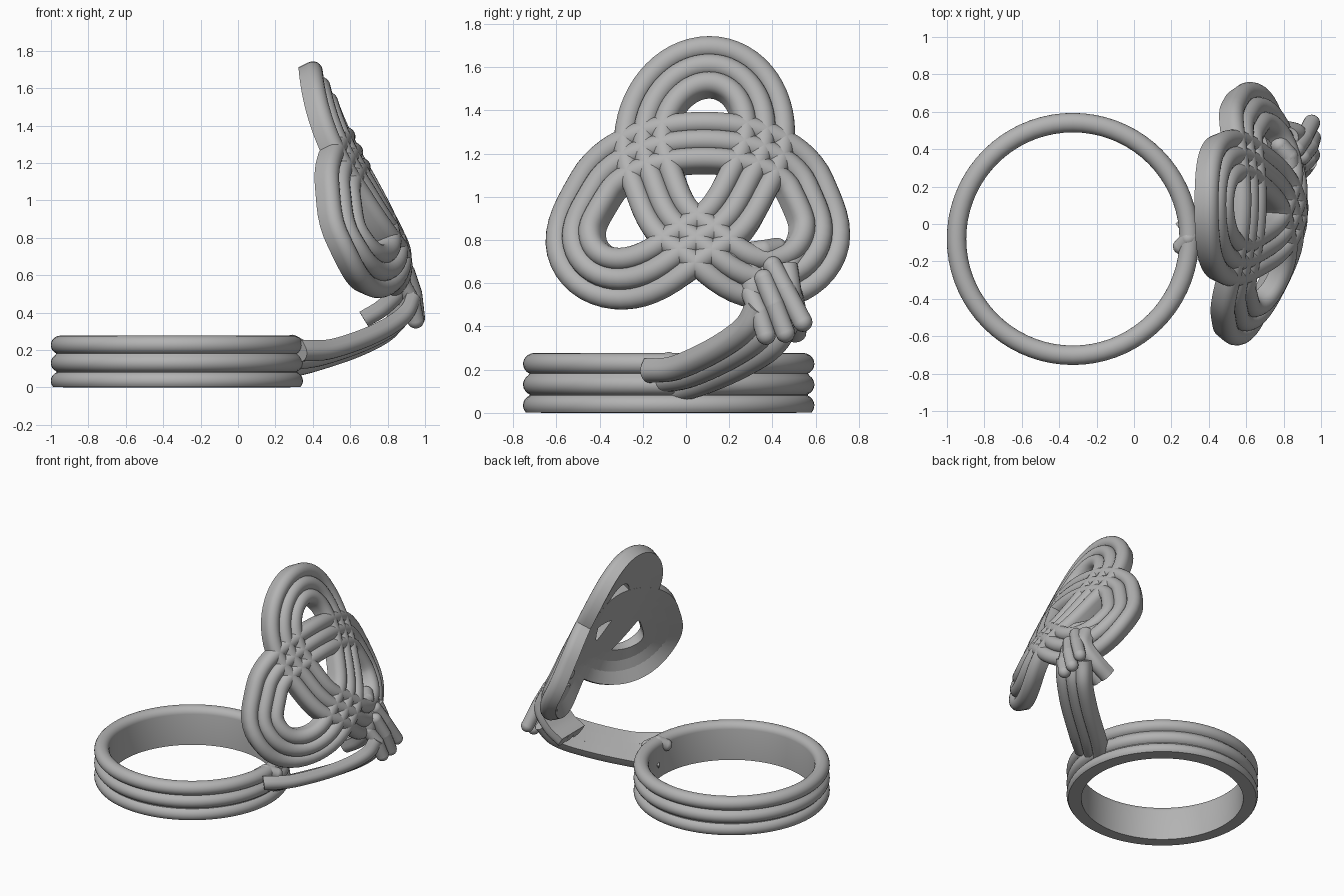
import bpy, bmesh, math
from mathutils import Vector

cube = bpy.data.objects.get("Cube")
if cube:
    bpy.data.objects.remove(cube)

metal = bpy.data.materials.new("grey_metal")
metal.use_nodes = True
metal.diffuse_color = (0.45, 0.45, 0.45, 1)
metal.node_tree.nodes["Principled BSDF"].inputs["Base Color"].default_value = metal.diffuse_color

R = 0.052        # strand radius
GAP = 0.092      # spacing between strands


def finish(bm, name):
    bmesh.ops.recalc_face_normals(bm, faces=bm.faces)
    mesh = bpy.data.meshes.new(name)
    bm.to_mesh(mesh)
    bm.free()
    obj = bpy.data.objects.new(name, mesh)
    bpy.context.collection.objects.link(obj)
    mesh.materials.append(metal)
    bpy.ops.object.select_all(action='DESELECT')
    obj.select_set(True)
    bpy.context.view_layer.objects.active = obj
    bpy.ops.object.shade_smooth_by_angle(angle=math.radians(40))
    return obj


# Strand cross-section: round front, flat back
ARC = [(R * math.cos(math.pi * i / 10), R * math.sin(math.pi * i / 10)) for i in range(11)]


def sweep(bm, points, normals, back, closed=False):
    """Sweep the strand section along points, round side along the normals."""
    n = len(points)
    section = ARC + [(-R, -back), (R, -back)]
    rings = []
    for i, p in enumerate(points):
        a = points[i - 1] if closed or i else p
        b = points[(i + 1) % n] if closed or i < n - 1 else p
        side = normals[i].cross(b - a).normalized()
        rings.append([bm.verts.new(p + side * u + normals[i] * v) for u, v in section])
    m = len(section)
    for i in range(n if closed else n - 1):
        r, s = rings[i], rings[(i + 1) % n]
        for j in range(m):
            k = (j + 1) % m
            bm.faces.new((r[j], r[k], s[k], s[j]))
    if not closed:
        bm.faces.new(rings[0])
        bm.faces.new(rings[-1])


def spline(pts, steps=8):
    """Catmull-Rom curve through a few points."""
    pts = [Vector(p) for p in pts]
    ext = [2 * pts[0] - pts[1]] + pts + [2 * pts[-1] - pts[-2]]
    out = []
    for a, b, c, d in zip(ext, ext[1:], ext[2:], ext[3:]):
        for i in range(steps):
            t = i / steps
            out.append(0.5 * (2 * b + (c - a) * t + (2 * a - 5 * b + 4 * c - d) * t * t
                              + (3 * b - a - 3 * c + d) * t ** 3))
    return out + [pts[-1]]


# Finger ring: three rounded ribs outside, plain wall inside, flat base
bm = bmesh.new()
profile = [(0.57, 0.0)]
for k in range(3):
    zc = 0.035 + 0.096 * k
    last = 180 if k == 2 else 65
    for deg in range(-40 if k == 0 else -65, last + 1, 15):
        a = math.radians(deg)
        profile.append((0.622 + 0.052 * math.cos(a), max(0, zc + 0.05 * math.sin(a))))
verts = [bm.verts.new((r, 0, z)) for r, z in profile]
edges = [bm.edges.new((verts[i - 1], verts[i])) for i in range(len(verts))]
bmesh.ops.spin(bm, geom=verts + edges, cent=(0, 0, 0), axis=(0, 0, 1),
               angle=2 * math.pi, steps=72, use_merge=True)
bmesh.ops.remove_doubles(bm, verts=bm.verts, dist=0.0005)
bmesh.ops.translate(bm, verts=bm.verts, vec=(-0.327, -0.08, 0))
finish(bm, "finger_ring")

# Three-lobed knot lying on a leaning, bowed sheet that curls back at the foot
CY, CZ, FOOT, BOW = 0.06, 1.078, 0.8, 0.6


def sheet(y, z):
    dy, curl = y - CY, max(0, FOOT - z)
    return Vector((0.745 - 0.5 * (z - 1) - BOW * dy * dy + 0.06 * dy - 1.8 * curl ** 2, y, z))


def sheet_normal(p):
    return Vector((1, 2 * BOW * (p.y - CY) - 0.06, 0.5 - 3.6 * max(0, FOOT - p.z))).normalized()


def knot(t):
    y = 0.18 * (math.sin(t) + 2.3 * math.sin(2 * t) - 0.13 * math.sin(5 * t))
    z = -0.155 * (math.cos(t) - 2.3 * math.cos(2 * t) + 0.13 * math.cos(5 * t))
    y *= 1 - 0.15 * z - 0.06 * math.exp(-((z + 0.04) / 0.12) ** 2)
    if z < 0:                               # the two lower lobes droop
        z *= 1 + 0.27 * y * y / (y * y + 0.03)
    return sheet(CY + 0.01 + y + 0.07 * z, CZ + z)


bm = bmesh.new()
COUNT = 150
for k in (-1, 0, 1):
    path = []
    for i in range(COUNT):
        t = 2 * math.pi * i / COUNT
        p = knot(t)
        tangent = (knot(t + 0.03) - knot(t - 0.03)).normalized()
        q = p + sheet_normal(p).cross(tangent) * GAP * k
        path.append(sheet(q.y, q.z))
    sweep(bm, path, [sheet_normal(p) for p in path], 0.06, closed=True)
finish(bm, "triple_strand_knot")


def ribbon(name, centre, across):
    """Three parallel strands along a centre line, with a width direction at each point."""
    mid, wide = spline(centre), [w.normalized() for w in spline(across)]
    size = len(mid)
    normals = []
    for i in range(size):
        tangent = mid[min(i + 1, size - 1)] - mid[max(i - 1, 0)]
        nrm = wide[i].cross(tangent).normalized()
        normals.append(nrm if nrm.x - nrm.z > 0 else -nrm)
    bm = bmesh.new()
    for k in (-1, 0, 1):
        sweep(bm, [p + w * GAP * 0.92 * k for p, w in zip(mid, wide)], normals, 0.04)
    finish(bm, name)


# Arm rising from the ring to the knot
ribbon("arm",
       [(0.3, -0.11, 0.145), (0.45, 0.02, 0.17), (0.68, 0.2, 0.25),
        (0.84, 0.34, 0.345), (0.9, 0.41, 0.46)],
       [(0.3, -0.55, 0.4), (0.55, -0.68, 0.4), (0.52, -0.72, 0.42),
        (0.4, -0.72, 0.42), (0.3, -0.8, 0.3)])

# Folded strip behind the arm end
ribbon("folded_strip",
       [(0.67, 0.42, 0.37), (0.78, 0.42, 0.44), (0.87, 0.4, 0.55), (0.83, 0.38, 0.68)],
       [(0, 1, 0)] * 4)


def rod(bm, pts, radius=0.045):
    """Round-ended rod through a few points."""
    for a, b in zip(pts, pts[1:]):
        a, b = Vector(a), Vector(b)
        rot = (b - a).to_track_quat('Z', 'Y').to_matrix().to_4x4()
        rot.translation = (a + b) / 2
        bmesh.ops.create_cone(bm, segments=16, radius1=radius, radius2=radius,
                              depth=(b - a).length, matrix=rot)
    for p in pts:
        ball = bmesh.ops.create_uvsphere(bm, u_segments=16, v_segments=10, radius=radius)
        bmesh.ops.translate(bm, verts=ball["verts"], vec=p)


# Loose strand ends wrapped over the joint
bm = bmesh.new()
rod(bm, [(0.87, 0.4, 0.68), (0.91, 0.46, 0.57), (0.95, 0.54, 0.42)])
rod(bm, [(0.9, 0.36, 0.62), (0.94, 0.41, 0.5), (0.955, 0.46, 0.37)])
rod(bm, [(0.88, 0.3, 0.55), (0.93, 0.34, 0.46), (0.95, 0.37, 0.36)])
rod(bm, [(0.74, 0.53, 0.74), (0.82, 0.46, 0.66), (0.91, 0.47, 0.55)])
rod(bm, [(0.84, 0.22, 0.73), (0.83, 0.36, 0.75), (0.78, 0.42, 0.76)], 0.05)
finish(bm, "strand_ends")

# Small turned-in end where the arm leaves the ring
bm = bmesh.new()
rod(bm, [(0.25, -0.12, 0.21), (0.29, -0.08, 0.24), (0.345, -0.03, 0.21)], 0.042)
finish(bm, "ring_joint")
